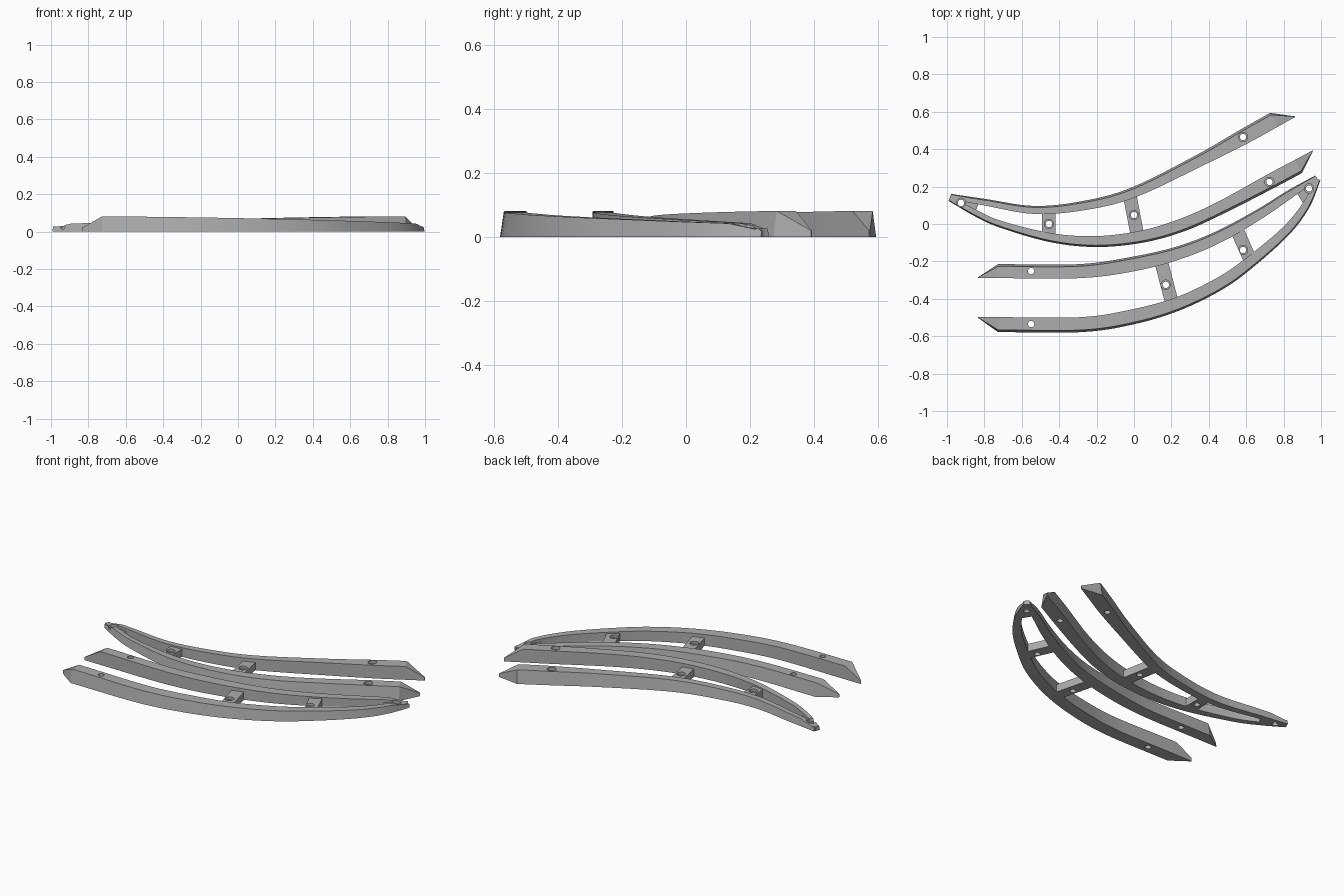
import bpy, bmesh, math
from mathutils import Vector

cube = bpy.data.objects.get("Cube")
if cube:
    bpy.data.objects.remove(cube, do_unlink=True)

grey = bpy.data.materials.new("mid_grey")
grey.use_nodes = True
grey.diffuse_color = (0.42, 0.42, 0.42, 1)
for node in grey.node_tree.nodes:
    if node.type == 'BSDF_PRINCIPLED':
        node.inputs["Base Color"].default_value = grey.diffuse_color


def make_object(name, bm):
    bmesh.ops.recalc_face_normals(bm, faces=bm.faces)
    mesh = bpy.data.meshes.new(name)
    bm.to_mesh(mesh)
    bm.free()
    mesh.materials.append(grey)
    obj = bpy.data.objects.new(name, mesh)
    bpy.context.scene.collection.objects.link(obj)
    return obj


def smooth_path(points, steps=7):
    """Catmull-Rom samples through (x, y, width) stations."""
    pts = [Vector(p) for p in points]
    pts = [2 * pts[0] - pts[1]] + pts + [2 * pts[-1] - pts[-2]]
    out = []
    for a, b, c, d in zip(pts, pts[1:], pts[2:], pts[3:]):
        for i in range(steps):
            t = i / steps
            out.append(0.5 * (2 * b + (c - a) * t + (2 * a - 5 * b + 4 * c - d) * t * t
                              + (3 * b - a - 3 * c + d) * t ** 3))
    return out + [pts[-2]]


def rail(name, stations, outer):
    """Tapering rail from its pointed free end to the shared tip."""
    path = smooth_path(stations)
    lengths = [0]
    for a, b in zip(path, path[1:]):
        lengths.append(lengths[-1] + (b - a).xy.length)
    sections = []
    for i, p in enumerate(path):
        d = (path[min(i + 1, len(path) - 1)] - path[max(i - 1, 0)]).xy.normalized()
        n = Vector((-d.y, d.x)) * outer
        t = lengths[i] / lengths[-1]
        h = min(0.081 - 0.042 * t ** 1.5, 0.02 + (1 - t) * 0.4)
        c, half = p.xy, p.z / 2
        draft = 0.15 * h
        if i == 0:  # sloping point on the inner edge
            tip = c - n * half - d * 0.107
            sections.append([(tip + n * 0.004, 0), (tip + n * 0.003, 0.02), (tip, 0.02), (tip, 0)])
        sections.append([(c + n * half, 0), (c + n * (half - draft), h),
                         (c - n * half, h), (c - n * half, 0)])
    bm = bmesh.new()
    rings = [[bm.verts.new((q.x, q.y, z)) for q, z in s] for s in sections]
    for a, b in zip(rings, rings[1:]):
        for k in range(4):
            j = (k + 1) % 4
            bm.faces.new((a[k], a[j], b[j], b[k]))
    bm.faces.new(rings[0])
    bm.faces.new(rings[-1])
    return make_object(name, bm)


def plate(name, outline, height):
    bm = bmesh.new()
    base = bm.faces.new([bm.verts.new((x, y, 0)) for x, y in outline])
    top = bmesh.ops.extrude_face_region(bm, geom=[base])["geom"]
    bmesh.ops.translate(bm, vec=(0, 0, height),
                        verts=[v for v in top if isinstance(v, bmesh.types.BMVert)])
    return make_object(name, bm)


def tab(name, start, end, width=0.072):
    a, b = Vector(start), Vector(end)
    d = (b - a).normalized()
    n = Vector((-d.y, d.x)) * width / 2
    return plate(name, [a + n, a - n, b - n, b + n], 0.047)


# Curved rails
parts = [
    rail("back_outer_rail", [(.748, .557, .085), (.583, .465, .083), (.35, .34, .066),
                             (0, .17, .056), (-.26, .1, .05), (-.53, .075, .043),
                             (-.8, .117, .035), (-.98, .148, .026)], -1),
    rail("back_inner_rail", [(.88, .308, .08), (.724, .225, .08), (.46, .085, .07),
                             (.246, -.01, .07), (.03, -.07, .065), (-.21, -.094, .058),
                             (-.45, -.072, .048), (-.717, 0, .036), (-.85, .06, .034),
                             (-.985, .135, .026)], 1),
    rail("front_inner_rail", [(-.727, -.252, .075), (-.29, -.252, .075), (0, -.213, .078),
                              (.246, -.152, .07), (.46, -.065, .064), (.674, .055, .055),
                              (.834, .16, .045), (.975, .248, .026)], 1),
    rail("front_outer_rail", [(-.727, -.538, .08), (-.28, -.538, .08), (0, -.495, .08),
                              (.24, -.425, .072), (.46, -.318, .068), (.62, -.205, .062),
                              (.81, -.04, .052), (.92, .1, .042), (.985, .24, .026)], -1),
    # Plates closing the shared tips
    plate("back_tip_plate", [(-.98, .155), (-.99, .13), (-.85, .06), (-.83, .11)], 0.026),
    plate("front_tip_plate", [(.972, .255), (.865, .175), (.905, .11), (.99, .23)], 0.026),
    # Joining tabs
    tab("back_tab_small", (-.455, .08), (-.455, -.07)),
    tab("back_tab_large", (-.025, .165), (.02, -.07)),
    tab("front_tab_large", (.14, -.18), (.205, -.43)),
    tab("front_tab_small", (.55, -.03), (.625, -.2)),
]

# Screw holes: x, y, height of the step (none for plain holes)
holes = [(-.455, 0, .03), (0, .048, .03), (.17, -.325, .03), (.583, -.139, .03),
         (-.925, .113, .014), (.936, .19, .014), (.583, .465, .06), (.724, .225, .06),
         (-.55, -.252, None), (-.55, -.535, None)]
bm = bmesh.new()
for x, y, step in holes:
    r, wide = 0.017, 0.025
    profile = [(r, -.05), (r, .2)] if step is None else [(r, -.05), (r, step), (wide, step), (wide, .2)]
    rings = [[bm.verts.new((x + q * math.cos(k * math.tau / 24), y + q * math.sin(k * math.tau / 24), z))
              for k in range(24)] for q, z in profile]
    for a, b in zip(rings, rings[1:]):
        for k in range(24):
            j = (k + 1) % 24
            bm.faces.new((a[k], a[j], b[j], b[k]))
    bm.faces.new(rings[0])
    bm.faces.new(rings[-1])
cutter = make_object("hole_cutter", bm)
cutter.hide_render = True

# Drill every part, then smooth the curved sides
for obj in parts:
    mod = obj.modifiers.new("holes", 'BOOLEAN')
    mod.operation = 'DIFFERENCE'
    mod.solver = 'EXACT'
    mod.object = cutter
    bpy.ops.object.select_all(action='DESELECT')
    obj.select_set(True)
    bpy.context.view_layer.objects.active = obj
    bpy.ops.object.modifier_apply(modifier=mod.name)
    bpy.ops.object.shade_smooth_by_angle(angle=math.radians(25))
bpy.data.objects.remove(cutter, do_unlink=True)
